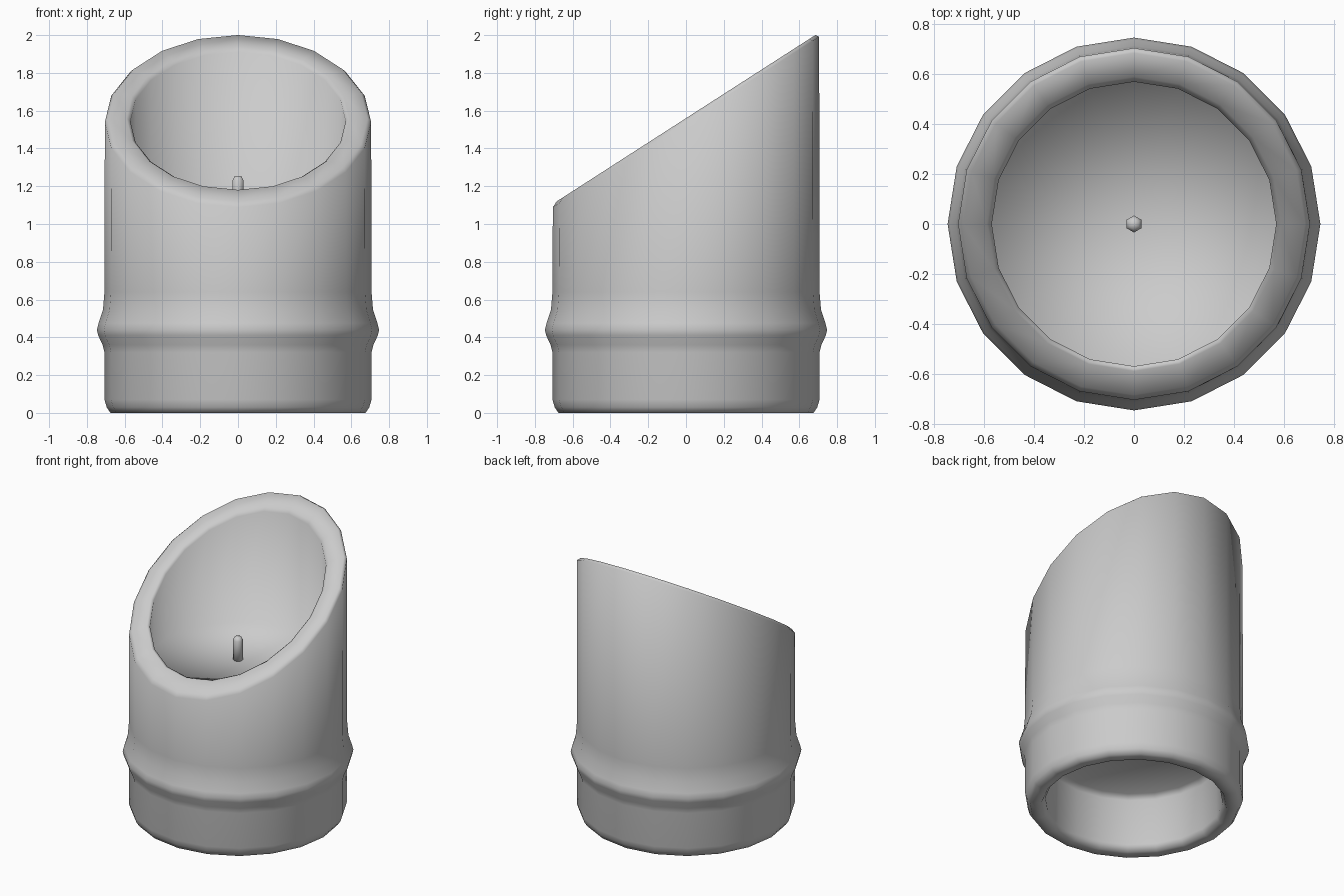
import bpy, bmesh, math

if "Cube" in bpy.data.objects:
    bpy.data.objects.remove(bpy.data.objects["Cube"])

grey = bpy.data.materials.new("plain grey")
grey.diffuse_color = (0.6, 0.6, 0.6, 1)
grey.use_nodes = True
grey.node_tree.nodes["Principled BSDF"].inputs["Base Color"].default_value = grey.diffuse_color


def lathe(name, profile, sides, turn=0.0):
    """Spin (radius, height, slope) rows; slope tilts a row along y. Ends at radius 0 become fans."""
    bm = bmesh.new()
    rings = []
    for r, z, slope in profile:
        if r == 0:
            rings.append([bm.verts.new((0, 0, z))] * sides)
            continue
        ring = []
        for i in range(sides):
            a = turn + 2 * math.pi * i / sides
            y = r * math.sin(a)
            ring.append(bm.verts.new((r * math.cos(a), y, z + slope * y)))
        rings.append(ring)
    for low, high in zip(rings, rings[1:]):
        for i in range(sides):
            j = (i + 1) % sides
            corners = dict.fromkeys((low[i], low[j], high[j], high[i]))
            bm.faces.new(list(corners))
    bmesh.ops.recalc_face_normals(bm, faces=bm.faces)
    for f in bm.faces:
        f.smooth = True
    mesh = bpy.data.meshes.new(name)
    bm.to_mesh(mesh)
    bm.free()
    mesh.materials.append(grey)
    obj = bpy.data.objects.new(name, mesh)
    bpy.context.collection.objects.link(obj)
    return obj


S = 0.643  # slope of the slanted cut

# Hollow cane section: underside recess, foot, node ridge, slanted rim, inner wall, wax floor
lathe("cane_holder", [
    (0, 0.40, 0), (0.54, 0.40, 0), (0.575, 0.37, 0),
    (0.575, 0.04, 0), (0.60, 0.0, 0),
    (0.675, 0.0, 0), (0.695, 0.03, 0), (0.707, 0.07, 0),
    (0.707, 0.32, 0), (0.717, 0.36, 0), (0.740, 0.41, 0),
    (0.747, 0.44, 0), (0.738, 0.475, 0), (0.715, 0.545, 0), (0.707, 0.64, 0),
    (0.705, 1.54, 0.64), (0.685, 1.56, S),
    (0.59, 1.56, S), (0.57, 1.545, S),
    (0.57, 1.09, 0), (0, 1.09, 0),
], 20)

# Wick with a chamfered tip
lathe("wick", [
    (0, 1.06, 0), (0.034, 1.06, 0), (0.034, 1.23, 0), (0.022, 1.252, 0), (0, 1.255, 0),
], 6, math.pi / 6)
